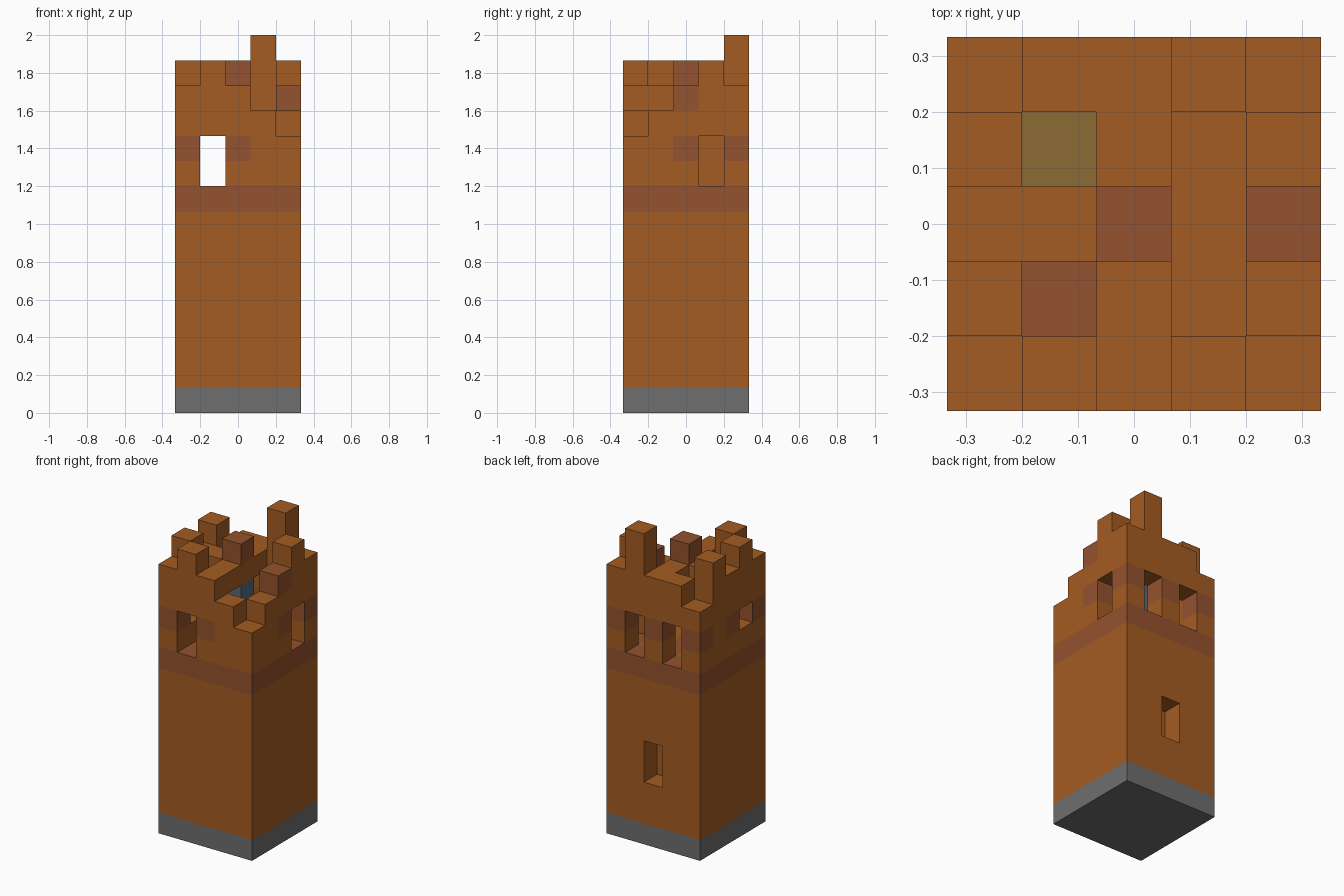
import bpy
import bmesh
from mathutils import Vector

cube = bpy.data.objects.get("Cube")
if cube:
    bpy.data.objects.remove(cube, do_unlink=True)

N = 5                 # cells along each side
S = 2 / 15            # cell size
FLOOR, CEILING = 9, 12


def srgb(r, g, b):
    lin = lambda c: c / 12.92 if c <= 0.04045 else ((c + 0.055) / 1.055) ** 2.4
    return tuple(lin(c / 255) for c in (r, g, b)) + (1.0,)


def material(name, rgb):
    m = bpy.data.materials.new(name)
    m.use_nodes = True
    m.diffuse_color = srgb(*rgb)
    node = m.node_tree.nodes["Principled BSDF"]
    node.inputs["Base Color"].default_value = m.diffuse_color
    node.inputs["Roughness"].default_value = 0.9
    return m


COLOURS = ["brick", "dark_brick", "stone", "trapdoor_olive", "bell_slate"]
RGB = [(164, 92, 34), (148, 82, 46), (110, 110, 110), (140, 107, 53), (88, 106, 120)]
MATS = [material(n, c) for n, c in zip(COLOURS, RGB)]

# Broken wall and roof heights, one row per depth from front to back
HEIGHTS = [
    [13, 14, 13, 12, 11],
    [14, 9, 13, 9, 12],
    [13, 13, 14, 9, 13],
    [14, 9, 13, 9, 14],
    [12, 13, 13, 15, 13],
]

# Openings as (column, row, bottom, top)
OPENINGS = [(1, 0, 9, 11), (1, 4, 9, 11), (3, 4, 9, 11),
            (4, 3, 9, 11), (0, 1, 10, 11), (2, 4, 3, 5)]

# Dark bricks beside the belfry windows and on the broken top
DARK = {(0, 0, 10), (2, 0, 10), (4, 2, 10), (4, 4, 10), (2, 4, 10),
        (0, 4, 10), (0, 2, 10), (4, 2, 12), (2, 2, 13)}


def is_open(i, j, k):
    in_room = 0 < i < N - 1 and 0 < j < N - 1 and FLOOR <= k < CEILING
    return in_room or any((i, j) == o[:2] and o[2] <= k < o[3] for o in OPENINGS)


def part_of(i, j, k):
    if k == 0:
        return "stone_base"
    if k < FLOOR - 1:
        return "tower_shaft"
    if k == FLOOR - 1:
        return "belfry_floor"
    return "belfry_walls" if k < CEILING else "broken_roof"


def colour_of(i, j, k):
    if k == 0:
        return "stone"
    if k == FLOOR - 1:
        if (i, j) == (1, 3):
            return "trapdoor_olive"
        return "brick" if i == 3 and 0 < j < N - 1 else "dark_brick"
    return "dark_brick" if (i, j, k) in DARK else "brick"


# Fill the tower cell by cell
cells = {}
for j, row in enumerate(HEIGHTS):
    for i, height in enumerate(row):
        for k in range(height):
            if not is_open(i, j, k):
                cells[i, j, k] = (part_of(i, j, k), colour_of(i, j, k))

# Bell hanging under the roof
for k in (10, 11):
    cells[2, 2, k] = ("bell", "bell_slate")


def build_part(name):
    """Make the exposed faces of one part and merge the flat areas."""
    bm = bmesh.new()
    for cell, (part, colour) in cells.items():
        if part != name:
            continue
        centre = Vector(cell) + Vector((0.5, 0.5, 0.5))
        for axis in range(3):
            for sign in (-1, 1):
                n = Vector((0, 0, 0))
                n[axis] = sign
                if tuple(int(c + d) for c, d in zip(cell, n)) in cells:
                    continue
                u = Vector((0, 0, 0))
                u[(axis + 1) % 3] = 0.5
                v = n.cross(u)
                mid = centre + n / 2
                corners = [mid - u - v, mid + u - v, mid + u + v, mid - u + v]
                face = bm.faces.new([bm.verts.new((p - Vector((N / 2, N / 2, 0))) * S)
                                     for p in corners])
                face.material_index = COLOURS.index(colour)
    bmesh.ops.remove_doubles(bm, verts=bm.verts, dist=S / 100)
    bmesh.ops.dissolve_limit(bm, angle_limit=0.01, verts=bm.verts, edges=bm.edges,
                             delimit={'MATERIAL'})
    mesh = bpy.data.meshes.new(name)
    bm.to_mesh(mesh)
    bm.free()
    for m in MATS:
        mesh.materials.append(m)
    obj = bpy.data.objects.new(name, mesh)
    bpy.context.collection.objects.link(obj)


for part_name in sorted({part for part, _ in cells.values()}):
    build_part(part_name)
